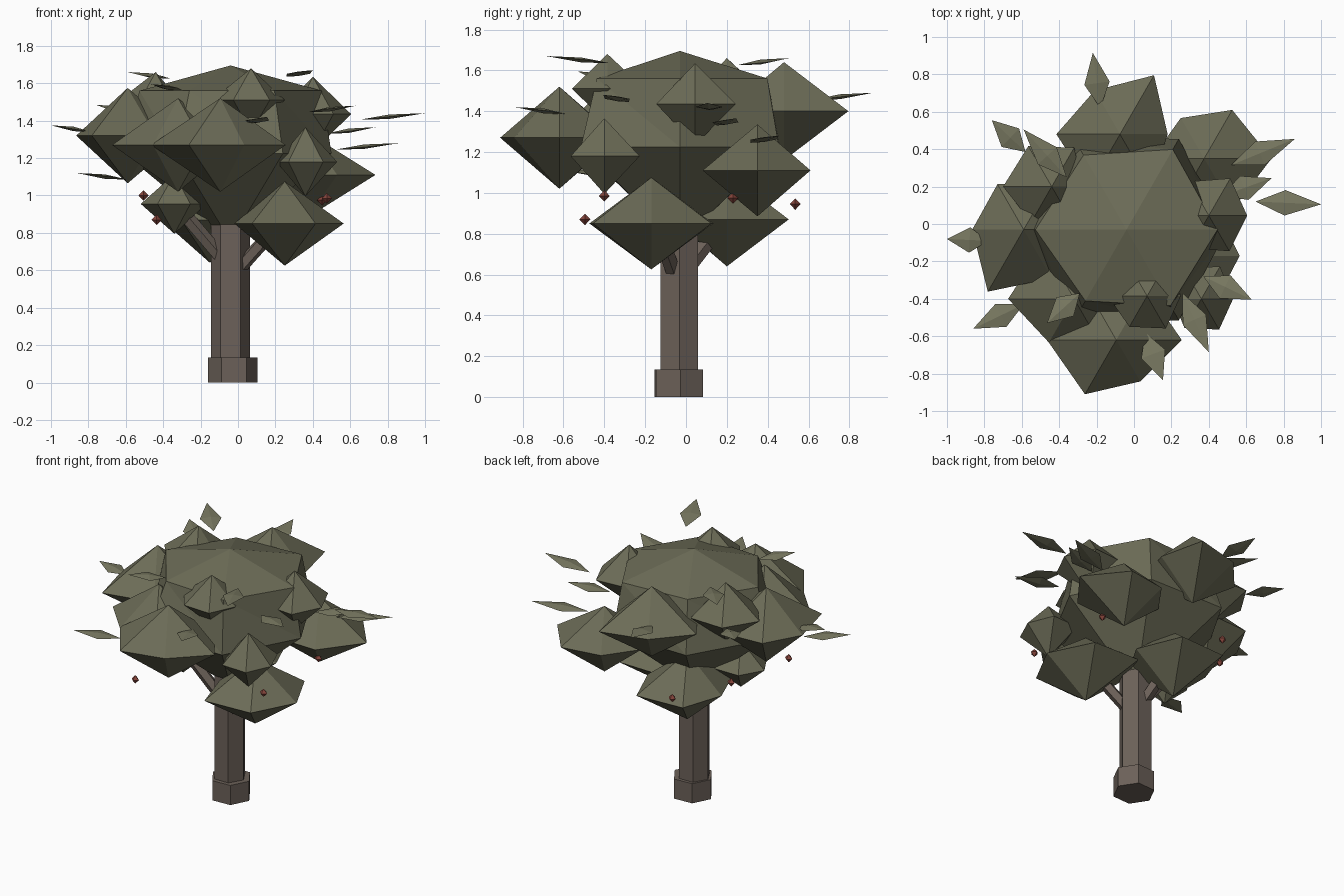
import bpy, bmesh, math
from mathutils import Vector


def material(name, rgb):
    m = bpy.data.materials.new(name)
    m.diffuse_color = (*rgb, 1)
    return m


BARK = material("bark", (0.15, 0.12, 0.10))
FOLIAGE = material("foliage", (0.15, 0.15, 0.095))
LEAF = material("leaf", (0.19, 0.19, 0.12))
BERRY = material("berry", (0.24, 0.06, 0.045))


def mesh_object(name, verts, faces, mat):
    me = bpy.data.meshes.new(name)
    me.from_pydata(verts, [], faces)
    bm = bmesh.new()
    bm.from_mesh(me)
    bmesh.ops.recalc_face_normals(bm, faces=bm.faces)
    bm.to_mesh(me)
    bm.free()
    ob = bpy.data.objects.new(name, me)
    bpy.context.collection.objects.link(ob)
    me.materials.append(mat)
    return ob


def clump(name, centre, top, bottom, rings, mat=FOLIAGE):
    """Faceted lump: pole, rings of (height, radii), pole."""
    cx, cy, cz = centre
    n = len(rings[0][1])
    verts = [(cx, cy, cz + top)]
    for h, radii in rings:
        for i, r in enumerate(radii):
            a = math.tau * i / n
            verts.append((cx + r * math.cos(a), cy + r * math.sin(a), cz + h))
    verts.append((cx, cy, cz - bottom))
    last, faces = len(verts) - 1, []
    for i in range(n):
        j = (i + 1) % n
        faces.append((0, 1 + i, 1 + j))
        for k in range(len(rings) - 1):
            a, b = 1 + k * n, 1 + (k + 1) * n
            faces += [(a + i, b + i, b + j), (a + i, b + j, a + j)]
        s = last - n
        faces.append((s + i, last, s + j))
    return mesh_object(name, verts, faces, mat)


def prism(name, start, end, radius, sides, turn=0.0):
    """Straight prism between two points."""
    p, q = Vector(start), Vector(end)
    d = (q - p).normalized()
    u = Vector((1, 0, 0))
    u = (u - d * u.dot(d)).normalized()
    v = d.cross(u)
    verts = []
    for c in (p, q):
        for i in range(sides):
            a = turn + math.tau * i / sides
            verts.append(c + (u * math.cos(a) + v * math.sin(a)) * radius)
    faces = [(i, (i + 1) % sides, sides + (i + 1) % sides, sides + i) for i in range(sides)]
    faces += [tuple(range(sides)), tuple(range(sides, 2 * sides))]
    return mesh_object(name, verts, faces, BARK)


def leaf(name, base, tip):
    """Thin kite-shaped leaf."""
    p, q = Vector(base), Vector(tip)
    d = q - p
    side = d.cross(Vector((0, 0, 1))).normalized() * 0.068
    mid = p.lerp(q, 0.45)
    up = Vector((0, 0, 0.012))
    verts = [p, mid + side, q, mid - side, mid + up, mid - up]
    faces = []
    for i in range(4):
        j = (i + 1) % 4
        faces += [(i, j, 4), (j, i, 5)]
    return mesh_object(name, verts, faces, LEAF)


# Trunk, root collar and branches
prism("trunk", (-0.04, -0.033, 0.1), (-0.04, -0.033, 1.0), 0.105, 6)
prism("trunk_base", (-0.028, -0.035, 0), (-0.028, -0.035, 0.135), 0.133, 6, math.radians(3))
for i, (p, q) in enumerate([
        ((-0.02, -0.05, 0.58), (0.23, -0.15, 0.86)),
        ((-0.05, -0.04, 0.62), (-0.33, -0.10, 0.95)),
        ((-0.05, 0.0, 0.62), (-0.13, 0.20, 0.88))]):
    prism(f"branch_{i + 1}", p, q, 0.038, 5)

# Main crown
clump("crown", (-0.04, -0.03, 1.225), 0.47, 0.47, [
    (0.335, (0.487, 0.495, 0.46, 0.487, 0.44, 0.47)),
    (0.0, (0.54, 0.56, 0.57, 0.57, 0.57, 0.56))])

# Outer foliage clumps: centre, half height, six radii from +x round
clumps = [
    ((-0.095, -0.62, 1.27), 0.25, (0.35, 0.32, 0.33, 0.37, 0.335, 0.256)),
    ((-0.075, 0.48, 1.40), 0.24, (0.255, 0.364, 0.27, 0.34, 0.32, 0.33)),
    ((-0.59, -0.03, 1.32), 0.255, (0.30, 0.30, 0.28, 0.275, 0.383, 0.30)),
    ((0.25, -0.17, 0.85), 0.225, (0.315, 0.34, 0.35, 0.27, 0.35, 0.33)),
    ((-0.15, 0.20, 0.87), 0.23, (0.30, 0.35, 0.33, 0.26, 0.31, 0.30)),
    ((-0.34, -0.11, 0.955), 0.16, (0.17, 0.18, 0.18, 0.18, 0.18, 0.17)),
    ((0.36, -0.40, 1.18), 0.185, (0.17, 0.20, 0.19, 0.155, 0.18, 0.19)),
    ((-0.32, -0.40, 1.27), 0.25, (0.30, 0.32, 0.33, 0.353, 0.27, 0.28)),
    ((0.07, -0.385, 1.51), 0.17, (0.18, 0.21, 0.20, 0.21, 0.19, 0.20)),
    ((0.40, 0.045, 1.435), 0.20, (0.205, 0.23, 0.21, 0.20, 0.20, 0.22)),
    ((0.375, 0.35, 1.11), 0.225, (0.36, 0.30, 0.25, 0.28, 0.30, 0.31)),
    ((-0.44, 0.20, 1.46), 0.20, (0.17, 0.24, 0.25, 0.26, 0.22, 0.21)),
]
for i, (c, h, radii) in enumerate(clumps):
    clump(f"foliage_clump_{i + 1}", c, h, h, [(0, radii)])

# Loose leaves: base x, y, then tip x, y, z
leaves = [
    (-0.18, 0.62, -0.22, 0.915, 1.49), (-0.58, 0.385, -0.76, 0.555, 1.485),
    (-0.36, 0.25, -0.59, 0.505, 1.66), (-0.78, -0.09, -1.0, -0.08, 1.375),
    (-0.59, -0.43, -0.86, -0.56, 1.12), (-0.29, -0.37, -0.465, -0.53, 1.595),
    (0.06, -0.58, 0.155, -0.835, 1.42), (0.26, -0.37, 0.40, -0.685, 1.67),
    (0.37, -0.28, 0.63, -0.405, 1.48), (0.65, 0.12, 1.0, 0.105, 1.44),
    (0.52, 0.315, 0.86, 0.455, 1.28), (0.47, 0.15, 0.735, 0.245, 1.365),
]
for i, (bx, by, tx, ty, tz) in enumerate(leaves):
    leaf(f"leaf_{i + 1}", (bx, by, tz - 0.035), (tx, ty, tz))

# Berries
for i, c in enumerate([(-0.435, -0.495, 0.87), (-0.505, 0.23, 1.0), (-0.27, 0.535, 0.945),
                       (0.475, -0.40, 0.985), (0.45, 0.23, 0.975)]):
    clump(f"berry_{i + 1}", c, 0.028, 0.028, [(0, (0.027,) * 4)], BERRY)
